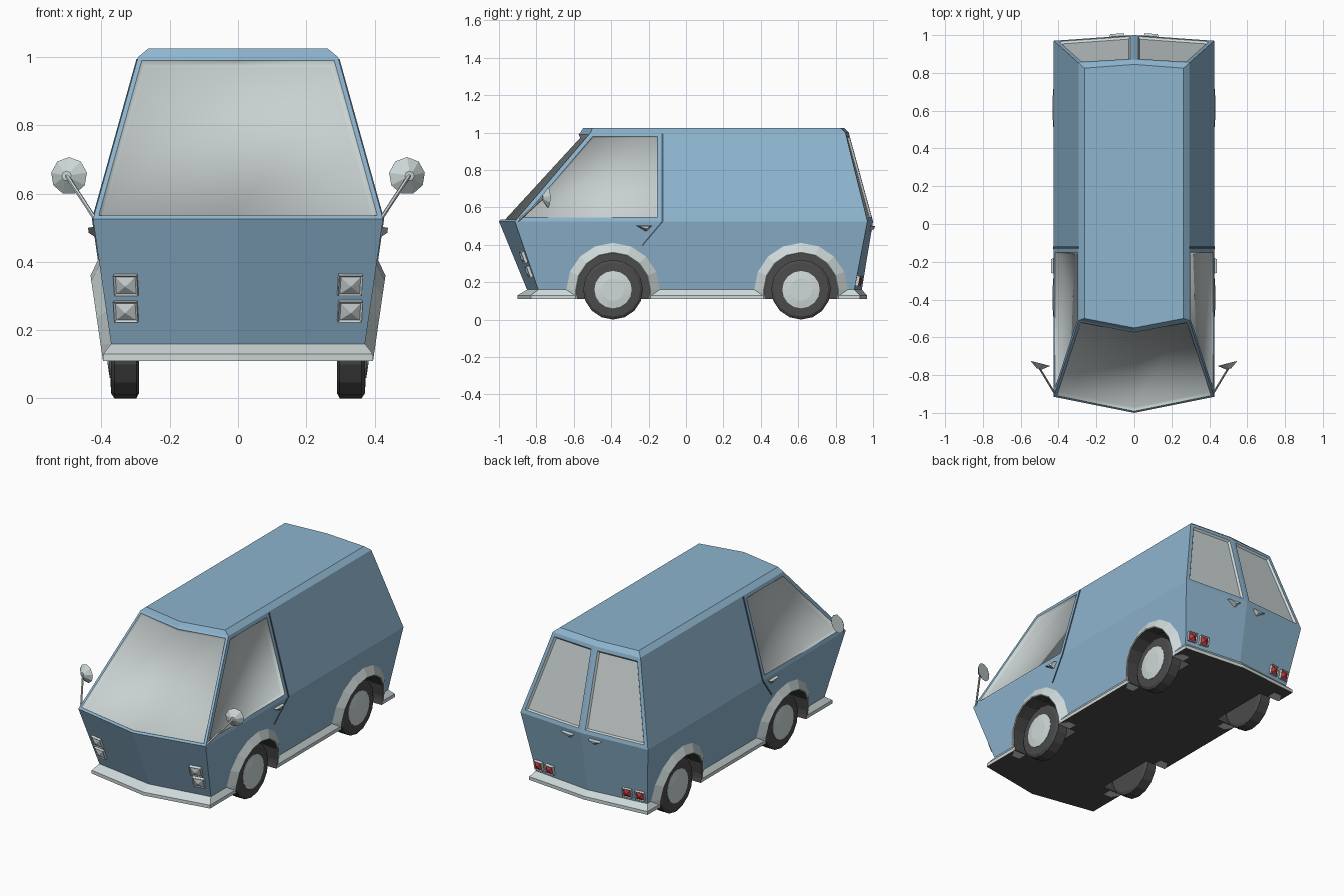
import bpy, bmesh, math
from mathutils import Vector, Matrix

if "Cube" in bpy.data.objects:
    bpy.data.objects.remove(bpy.data.objects["Cube"])


def material(name, rgb):
    m = bpy.data.materials.new(name)
    m.diffuse_color = (*rgb, 1)
    m.use_nodes = True
    m.node_tree.nodes["Principled BSDF"].inputs["Base Color"].default_value = m.diffuse_color
    return m


BLUE = material("body_blue", (0.27, 0.46, 0.62))
TRIM = material("pale_trim", (0.62, 0.69, 0.69))
GLASS = material("grey_glass", (0.58, 0.63, 0.63))
DARK = material("dark_rubber", (0.07, 0.07, 0.07))
RED = material("lamp_red", (0.60, 0.04, 0.05))
SEAM = material("seam_blue", (0.06, 0.11, 0.16))

# Body cross-sections: z, half width, front centre y, front corner y, rear corner y, rear centre y
RINGS = [(0.11, 0.395, -0.90, -0.83, 0.93, 0.967),
         (0.13, 0.395, -0.90, -0.83, 0.93, 0.967),
         (0.16, 0.372, -0.85, -0.79, 0.90, 0.94),
         (0.525, 0.425, -1.0, -0.915, 0.97, 1.0),
         (1.0, 0.293, -0.565, -0.51, 0.852, 0.87),
         (1.025, 0.263, -0.55, -0.50, 0.825, 0.845)]


def finish(name, bm, mats, mirror=False, recalc=True):
    if recalc:
        bmesh.ops.recalc_face_normals(bm, faces=bm.faces)
    me = bpy.data.meshes.new(name)
    bm.to_mesh(me)
    bm.free()
    for m in mats:
        me.materials.append(m)
    ob = bpy.data.objects.new(name, me)
    bpy.context.collection.objects.link(ob)
    if mirror:
        ob.modifiers.new("mirror", 'MIRROR').use_mirror_merge = False
    return ob


def loft(rings, rule=lambda i, j: 0):
    """Closed skin through equal rings of points; returns bmesh and side faces [i][j]."""
    bm = bmesh.new()
    vs = [[bm.verts.new(p) for p in r] for r in rings]
    n = len(rings[0])
    faces = []
    for i in range(len(vs) - 1):
        row = []
        for j in range(n):
            k = (j + 1) % n
            f = bm.faces.new((vs[i][j], vs[i][k], vs[i + 1][k], vs[i + 1][j]))
            f.material_index = rule(i, j)
            row.append(f)
        faces.append(row)
    bm.faces.new(vs[0][::-1]).material_index = rule(-1, 0)
    bm.faces.new(vs[-1]).material_index = rule(len(vs) - 1, 0)
    return bm, faces


def level(z):
    """Body section interpolated at height z."""
    a, b = (RINGS[2], RINGS[3]) if z < 0.525 else (RINGS[3], RINGS[4])
    t = (z - a[0]) / (b[0] - a[0])
    return [p + (q - p) * t for p, q in zip(a, b)]


def end_frame(x, z, rear):
    """Frame on the front or rear panel, local Z pointing out and local Y up."""
    def pt(x, z):
        _, w, fc, fk, rk, rc = level(z)
        c, k = (rc, rk) if rear else (fc, fk)
        return Vector((x, c + (k - c) * x / w, z))
    p = pt(x, z)
    n = (pt(x + 0.01, z) - p).cross(pt(x, z + 0.01) - p)
    if rear:
        n = -n
    return Matrix.Translation(p) @ n.to_track_quat('Z', 'Y').to_matrix().to_4x4()


# Body shell with sill and bumper band
shell = [[(0, fc, z), (w, fk, z), (w, rk, z), (0, rc, z), (-w, rk, z), (-w, fk, z)]
         for z, w, fc, fk, rk, rc in RINGS]
bm, F = loft(shell, lambda i, j: 3 if i == -1 else 1 if i < 2 else 0)
upper = F[3]


def window(faces, margin, depth, smooth):
    bmesh.ops.inset_region(bm, faces=faces, thickness=margin, use_even_offset=True)
    rim = bmesh.ops.inset_region(bm, faces=faces, thickness=0.008, depth=-depth,
                                 use_even_offset=True)["faces"]
    for f in rim:
        f.material_index = 1
        f.smooth = smooth
    for f in faces:
        f.material_index = 2
        f.smooth = smooth


# Windscreen, rear windows, then cab side windows
screen = [upper[0], upper[5]]
rears = [upper[2], upper[3]]
sides = [upper[1], upper[4]]
geom = set(sides)
for f in sides:
    geom.update(f.edges)
    geom.update(f.verts)
bmesh.ops.bisect_plane(bm, geom=list(geom), plane_co=(0, -0.13, 0), plane_no=(0, 1, 0))
cab = []
for f in bm.faces:
    c = f.calc_center_median()
    if abs(f.normal.x) > 0.8 or f.normal.length < 0.5:
        f.normal_update()
    if abs(f.normal.x) > 0.8 and 0.6 < c.z < 0.99 and c.y < -0.13:
        cab.append(f)
bm.normal_update()
window(screen, 0.014, 0.018, True)
for f in rears:
    window([f], 0.022, 0.012, False)
for f in cab:
    window([f], 0.022, 0.018, True)
BODY_MATS = [BLUE, TRIM, GLASS, DARK]
body = finish("van_body", bm, BODY_MATS)

WHEELS = {"front": -0.39, "rear": 0.615}
AXLE = 0.16


def circle(x, y, r, n=16):
    return [(x, y + r * math.cos(2 * math.pi * k / n), AXLE + r * math.sin(2 * math.pi * k / n))
            for k in range(n)]


# Wheel wells cut from the body
for y in WHEELS.values():
    for s in (1, -1):
        bm, _ = loft([circle(s * 0.26, y, 0.2), circle(s * 0.6, y, 0.2)], lambda i, j: 3)
        cutter = finish("well_cutter", bm, BODY_MATS)
        cutter.hide_render = True
        mod = body.modifiers.new("well", 'BOOLEAN')
        mod.operation, mod.solver, mod.object = 'DIFFERENCE', 'EXACT', cutter
        bpy.context.view_layer.objects.active = body
        bpy.ops.object.modifier_apply(modifier=mod.name)
        bpy.data.objects.remove(cutter)

for label, yc in WHEELS.items():
    # Tyre and hub
    tyre = [(0.29, 0.145), (0.298, AXLE), (0.362, AXLE), (0.372, 0.145), (0.374, 0.10)]
    bm, _ = loft([circle(x, yc, r) for x, r in tyre])
    finish(label + "_tyre", bm, [DARK], True)
    bm, _ = loft([circle(x, yc, r) for x, r in [(0.36, 0.10), (0.376, 0.10), (0.382, 0.06)]])
    finish(label + "_hub", bm, [TRIM], True)

    # Flared wheel arch following the sloping side
    profile = [(0.25, 0.0), (0.20, 0.031), (0.195, 0.029), (0.195, -0.05), (0.25, -0.05)]
    sections = []
    for k in range(-1, 10):
        a = math.pi * min(max(k, 0), 8) / 8
        sec = []
        for r, off in profile:
            z = 0.109 if k in (-1, 9) else AXLE + r * math.sin(a)
            sec.append((level(z)[1] + off, yc + r * math.cos(a), z))
        sections.append(sec)
    bm, _ = loft(sections, lambda i, j: 1 if j == 2 else 0)
    finish(label + "_wheel_arch", bm, [TRIM, DARK], True)

# Door seam: thin plate down the side and slanting to the arch
path = [(-0.125, 0.995), (-0.125, 0.525), (-0.235, 0.395)]
bm, _ = loft([[(level(z)[1] + o, y + d, z)
               for o, d in ((-0.004, -0.005), (0.003, -0.005), (0.003, 0.005), (-0.004, 0.005))]
              for y, z in path])
finish("door_seam", bm, [SEAM], True)


# Square lamps with pyramid lenses
def lamp(name, frame, w, h, lens):
    bm = bmesh.new()
    bmesh.ops.create_cube(bm, size=1, matrix=Matrix.Diagonal((w, h, 0.032, 1)))
    bm.normal_update()
    front = [f for f in bm.faces if f.normal.z > 0.5]
    bmesh.ops.inset_individual(bm, faces=front, thickness=0.008, depth=-0.004)
    for f in bmesh.ops.poke(bm, faces=front, offset=0.012)["faces"]:
        f.material_index = 1
    bm.transform(frame)
    finish(name, bm, [TRIM, lens], True)


for i, z in enumerate((0.335, 0.258)):
    lamp(f"headlight_{i + 1}", end_frame(0.327, z, False), 0.07, 0.063, GLASS)
for i, x in enumerate((0.338, 0.258)):
    lamp(f"tail_light_{i + 1}", end_frame(x, 0.208, True), 0.055, 0.055, RED)


# Wedge-shaped door handles
def handle(name, frame, flip):
    tri = [(-0.045, 0.016), (0.045, 0.016), (0.012 * flip, -0.02)]
    bm, _ = loft([[(x, y, -0.005) for x, y in tri],
                  [(x * 0.8, y * 0.4 + 0.009, 0.018) for x, y in tri]])
    bm.transform(frame)
    finish(name, bm, [TRIM], True)


handle("rear_door_handle", end_frame(0.09, 0.487, True), 1)
side_n = Vector((1, 0, -0.145))
handle("side_door_handle", Matrix.Translation((level(0.487)[1], -0.222, 0.487))
       @ side_n.to_track_quat('Z', 'Y').to_matrix().to_4x4(), 1)

# Wing mirrors on stalks
back = Vector((-0.25, 0.97, 0)).normalized()
centre = Vector((0.495, -0.738, 0.652))
rot = back.to_track_quat('Z', 'Y').to_matrix().to_4x4()
bm = bmesh.new()
bmesh.ops.create_cone(bm, cap_ends=True, segments=9, radius1=0.014, radius2=0.055, depth=0.03,
                      matrix=Matrix.Translation(centre - back * 0.015) @ rot)
finish("wing_mirror", bm, [TRIM], True)
a, b = Vector((0.418, -0.90, 0.525)), centre - back * 0.025
bm = bmesh.new()
bmesh.ops.create_cone(bm, cap_ends=True, segments=6, radius1=0.006, radius2=0.006,
                      depth=(b - a).length,
                      matrix=Matrix.Translation((a + b) / 2)
                      @ (b - a).to_track_quat('Z', 'Y').to_matrix().to_4x4())
finish("mirror_stalk", bm, [TRIM], True)
